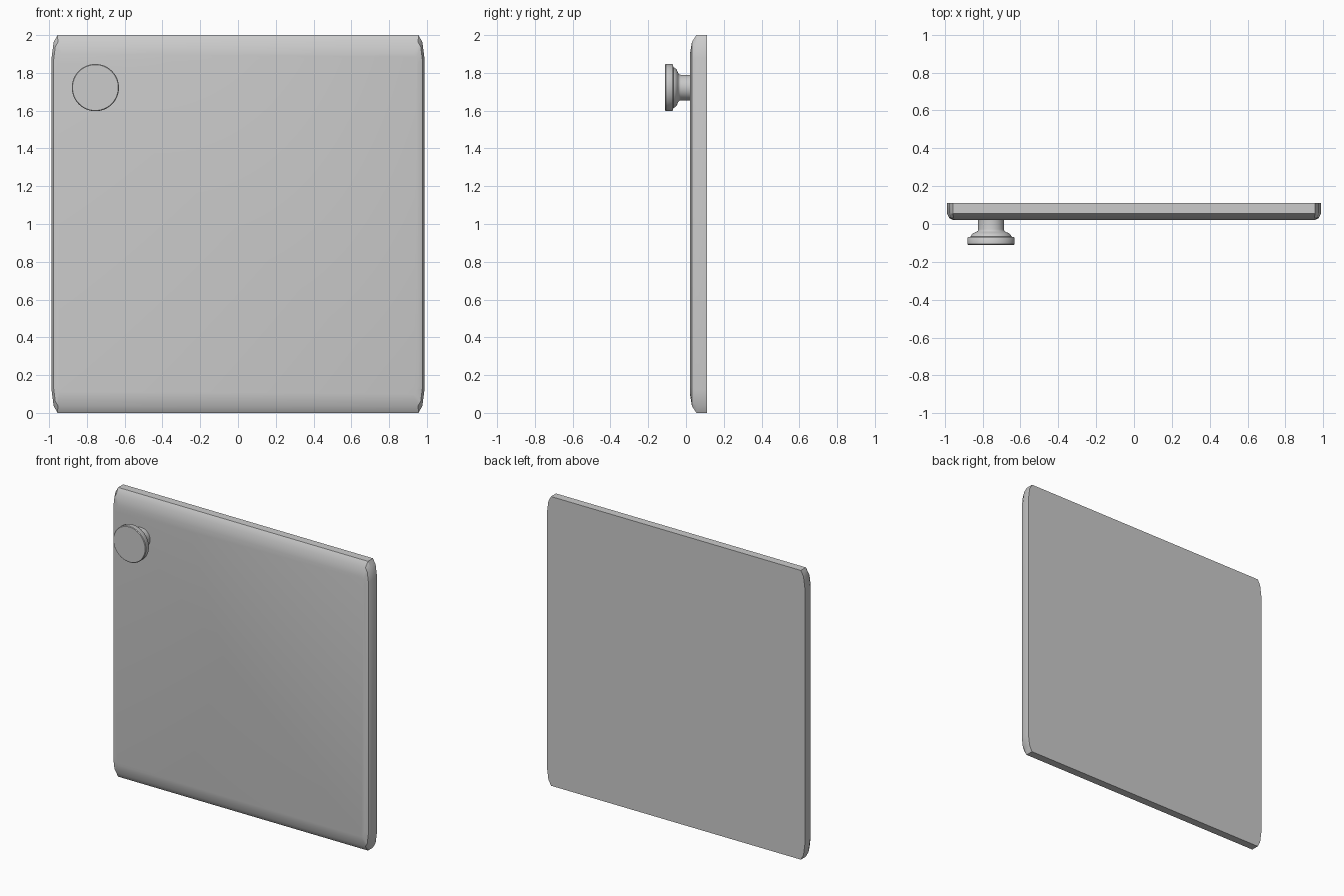
import bpy, bmesh, math

if "Cube" in bpy.data.objects:
    bpy.data.objects.remove(bpy.data.objects["Cube"])


def loft(name, rings, angle):
    """Skin a list of equal-length point rings and cap both ends."""
    bm = bmesh.new()
    loops = [[bm.verts.new(p) for p in ring] for ring in rings]
    n = len(loops[0])
    for a, b in zip(loops, loops[1:]):
        for i in range(n):
            j = (i + 1) % n
            bm.faces.new((a[i], a[j], b[j], b[i]))
    bm.faces.new(loops[0])
    bm.faces.new(loops[-1])
    bmesh.ops.recalc_face_normals(bm, faces=bm.faces)
    mesh = bpy.data.meshes.new(name)
    bm.to_mesh(mesh)
    bm.free()
    obj = bpy.data.objects.new(name, mesh)
    bpy.context.collection.objects.link(obj)
    bpy.ops.object.select_all(action='DESELECT')
    obj.select_set(True)
    bpy.context.view_layer.objects.active = obj
    bpy.ops.object.shade_smooth_by_angle(angle=math.radians(angle))
    return obj


def panel_ring(y, corner):
    """Mirror one corner (x, half height) into a closed outline."""
    ring = []
    for sx, sz in ((1, 1), (1, -1), (-1, -1), (-1, 1)):
        pts = corner if sx * sz > 0 else corner[::-1]
        ring += [(sx * x, y, 1 + sz * z) for x, z in pts]
    return ring


# Door panel: straight rim, steep bevel, then a shallow crown
outer = [(0.956, 1.0), (0.976, 0.962), (0.987, 0.88)]
bevel = [(0.953, 0.963), (0.967, 0.94), (0.976, 0.87)]
crown = [(0.93, 0.90), (0.945, 0.885), (0.955, 0.85)]
loft("door_panel", [panel_ring(0.11, outer), panel_ring(0.055, outer),
                    panel_ring(0.031, bevel), panel_ring(0.021, crown)], 30)

# Round knob: (radius, y) profile turned about the y direction
profile = [(0.121, -0.11), (0.125, -0.106), (0.125, -0.074), (0.121, -0.069),
           (0.108, -0.067), (0.105, -0.06), (0.096, -0.049), (0.078, -0.042),
           (0.070, -0.036), (0.068, -0.028), (0.068, 0.03)]
sides = 48
rings = [[(-0.755 + r * math.cos(2 * math.pi * i / sides), y,
           1.722 + r * math.sin(2 * math.pi * i / sides))
          for i in range(sides)] for r, y in profile]
loft("door_knob", rings, 40)
